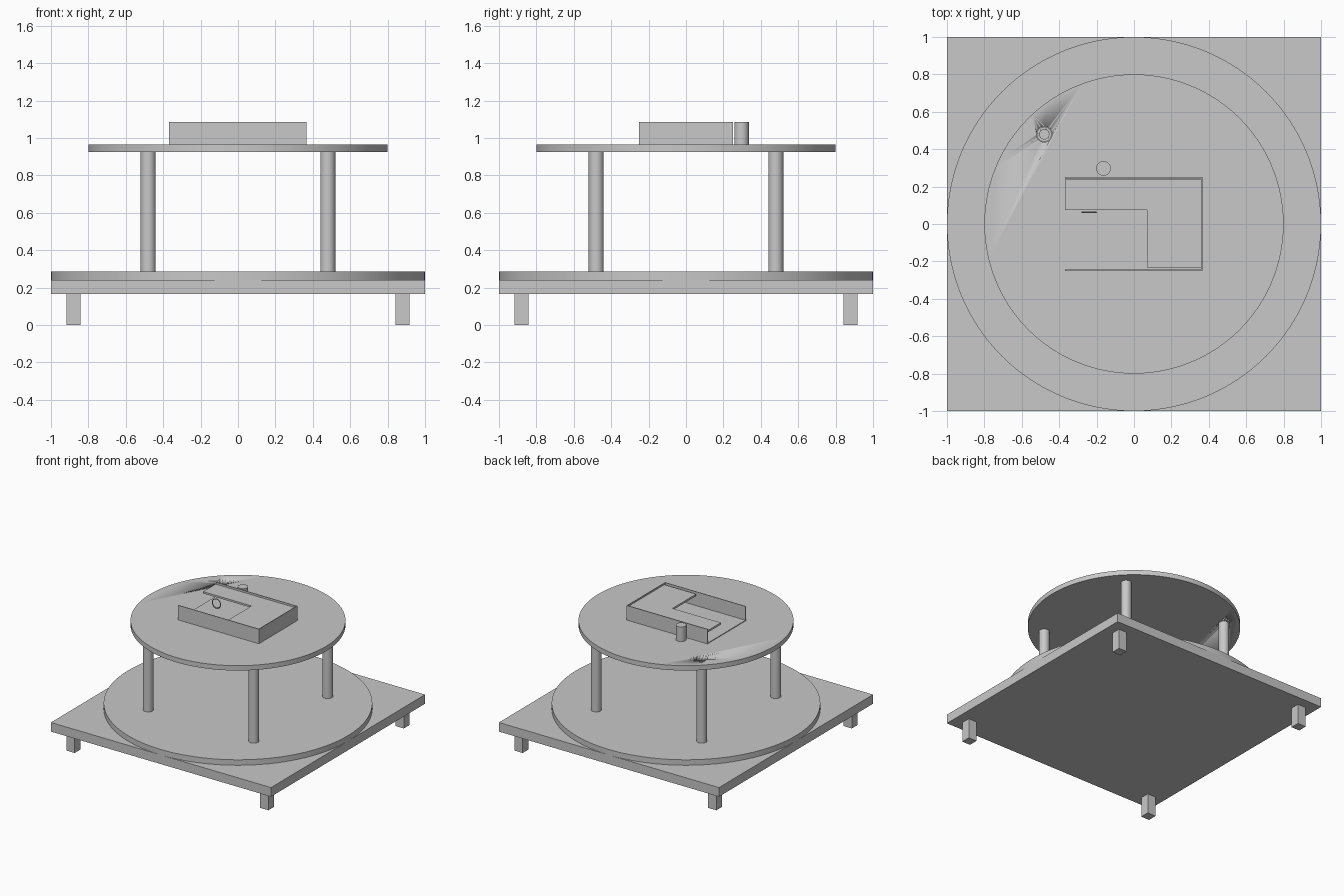
import bpy
import math

cube = bpy.data.objects.get("Cube")
if cube:
    bpy.data.objects.remove(cube, do_unlink=True)

grey = bpy.data.materials.new("light grey")
grey.use_nodes = True
colour = (0.58, 0.58, 0.58, 1)
grey.diffuse_color = colour
grey.node_tree.nodes["Principled BSDF"].inputs["Base Color"].default_value = colour


def box(name, x, y, z):
    """Box given by its (low, high) range on each axis."""
    ranges = (x, y, z)
    bpy.ops.mesh.primitive_cube_add(size=1, location=[(a + b) / 2 for a, b in ranges])
    ob = bpy.context.object
    ob.name = name
    ob.scale = [b - a for a, b in ranges]
    bpy.ops.object.transform_apply(location=False, rotation=False, scale=True)
    ob.data.materials.append(grey)
    return ob


def cylinder(name, x, y, radius, z, sides=48):
    bpy.ops.mesh.primitive_cylinder_add(vertices=sides, radius=radius, depth=z[1] - z[0],
                                        location=(x, y, sum(z) / 2))
    ob = bpy.context.object
    ob.name = name
    ob.data.materials.append(grey)
    bpy.ops.object.shade_smooth_by_angle()
    return ob


def cut(target, cutter):
    cutter.hide_render = True
    cutter.hide_set(True)
    cutter.display_type = 'WIRE'
    mod = target.modifiers.new("cut", 'BOOLEAN')
    mod.operation = 'DIFFERENCE'
    mod.solver = 'EXACT'
    mod.object = cutter
    bpy.context.view_layer.objects.active = target
    bpy.ops.object.modifier_apply(modifier=mod.name)
    bpy.data.objects.remove(cutter, do_unlink=True)


# Square base, feet and the two round decks
BASE, LOWER, PILLAR, DECK, RIM = 0.165, 0.24, 0.285, 0.925, 0.965
TOP = 1.085
box("base_plate", (-1, 1), (-1, 1), (BASE, LOWER))
cylinder("lower_disc", 0, 0, 1, (LOWER, PILLAR), 160)
upper = cylinder("upper_disc", 0, 0, 0.8, (DECK, RIM), 160)

# One foot and one pillar per corner
pillars = {}
for sx, side in ((-1, "right"), (1, "left")):
    for sy, end in ((-1, "front"), (1, "back")):
        cx, cy = sx * 0.88, sy * 0.88
        box(f"{end}_{side}_foot", (cx - 0.038, cx + 0.038), (cy - 0.038, cy + 0.038), (0, BASE))
        pillars[end, side] = cylinder(f"{end}_{side}_pillar", sx * 0.48, sy * 0.48,
                                      0.04, (PILLAR, DECK))

# Hole in the upper deck above one hollow pillar
cut(upper, cylinder("deck_hole_cutter", -0.48, 0.48, 0.042, (DECK - 0.1, TOP)))
cut(pillars["back", "right"],
    cylinder("pillar_bore_cutter", -0.48, 0.48, 0.025, (DECK - 0.3, TOP)))

# Tray, open on one side
X0, X1, Y, T = -0.37, 0.365, 0.25, 0.006
box("tray_floor", (X0, X1), (-Y, Y), (RIM, RIM + T))
box("tray_front_wall", (X0, X1), (-Y, T - Y), (RIM, TOP))
box("tray_back_wall", (X0, X1), (Y - T, Y), (RIM, TOP))
box("tray_side_wall", (X1 - T, X1), (-Y, Y), (RIM, TOP))

# L-shaped tray cover
cover = box("tray_cover", (X0, X1 - T), (-0.232, 0.237), (1.058, 1.073))
cut(cover, box("cover_notch_cutter", (X0 - 1, 0.07), (-1, 0.075), (1, 1.2)))

# Small upright ring inside the tray and a peg behind it
bpy.ops.mesh.primitive_torus_add(major_radius=0.037, minor_radius=0.004, major_segments=40,
                                 minor_segments=10, location=(-0.24, 0.063, 1.015),
                                 rotation=(math.pi / 2, 0, 0))
ring = bpy.context.object
ring.name = "tray_ring"
ring.data.materials.append(grey)
bpy.ops.object.shade_smooth_by_angle()
cylinder("deck_peg", -0.163, 0.297, 0.039, (RIM, TOP))
